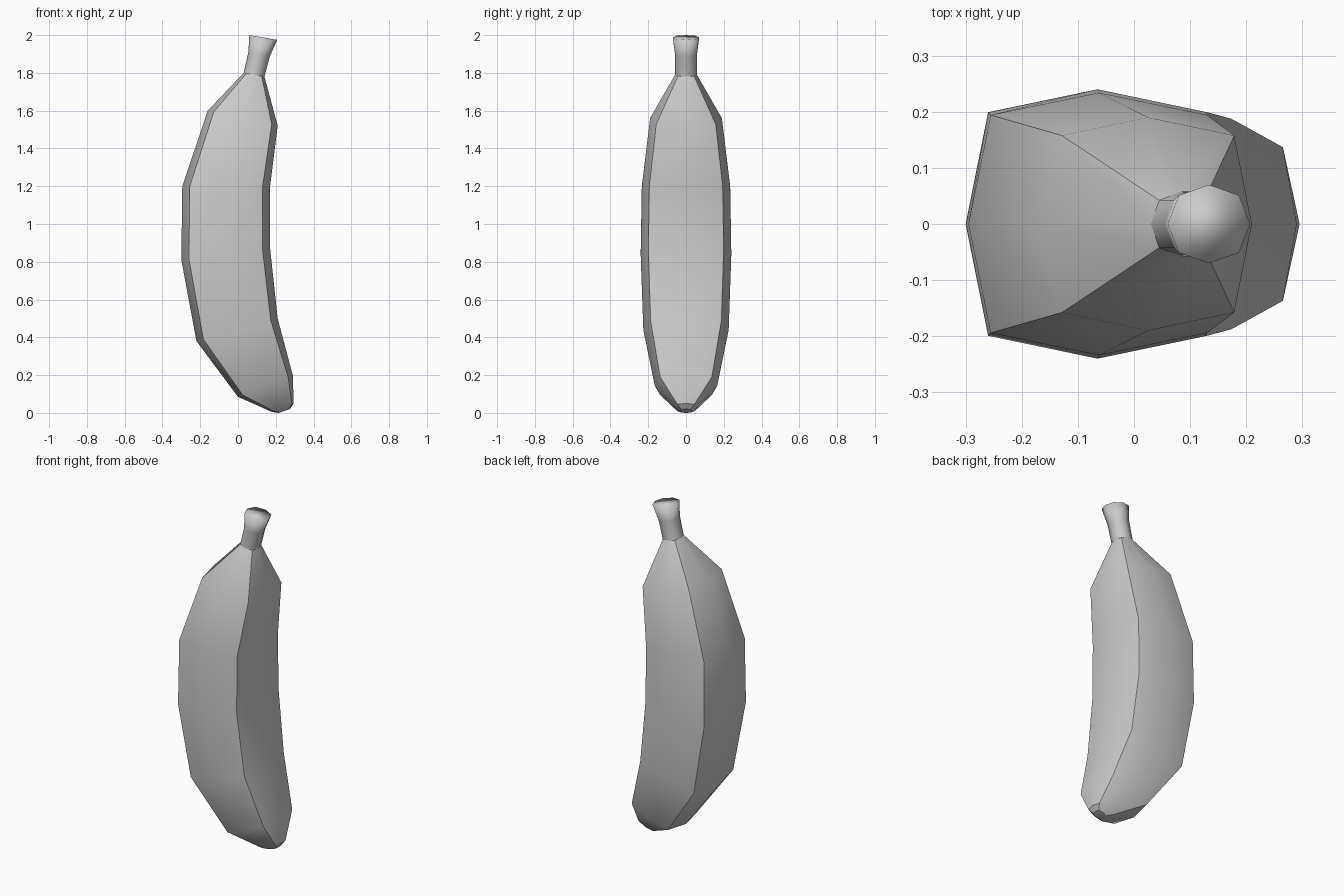
import bpy, bmesh
from math import radians
from mathutils import Vector

if "Cube" in bpy.data.objects:
    bpy.data.objects.remove(bpy.data.objects["Cube"])


def ring_points(left, right, half_y, corner):
    # eight-sided section spanning two points of the side profile
    a, b = Vector((left[0], 0, left[1])), Vector((right[0], 0, right[1]))
    mid, half = (a + b) / 2, (b - a) / 2
    c = corner
    pattern = [(1, 0), (c, c), (0, 1), (-c, c), (-1, 0), (-c, -c), (0, -1), (c, -c)]
    return [mid + half * u + Vector((0, half_y * v, 0)) for u, v in pattern]


def loft(name, sections, corner, angle, cap_start, cap_end):
    bm = bmesh.new()
    rings = [[bm.verts.new(p) for p in ring_points(l, r, w, corner)] for l, r, w in sections]
    for low, high in zip(rings, rings[1:]):
        for i in range(8):
            j = (i + 1) % 8
            bm.faces.new((low[i], low[j], high[j], high[i]))
    if cap_start:
        bm.faces.new(rings[0][::-1])
    if cap_end:
        bm.faces.new(rings[-1])
    bmesh.ops.recalc_face_normals(bm, faces=bm.faces)
    mesh = bpy.data.meshes.new(name)
    bm.to_mesh(mesh)
    bm.free()
    ob = bpy.data.objects.new(name, mesh)
    bpy.context.collection.objects.link(ob)
    bpy.ops.object.select_all(action='DESELECT')
    ob.select_set(True)
    bpy.context.view_layer.objects.active = ob
    bpy.ops.object.shade_smooth_by_angle(angle=radians(angle))
    return ob


# curved peel, from the blunt tip up to the stem: outer point, inner point, half depth
stem_base = ((0.03, 1.80), (0.14, 1.78), 0.058)
loft("peel", [
    ((0.215, 0.0), (0.275, 0.02), 0.03),
    ((0.18, 0.005), (0.295, 0.05), 0.055),
    ((0.0, 0.085), (0.29, 0.20), 0.165),
    ((-0.22, 0.38), (0.21, 0.50), 0.226),
    ((-0.30, 0.81), (0.17, 0.87), 0.24),
    ((-0.295, 1.20), (0.17, 1.20), 0.234),
    ((-0.16, 1.60), (0.21, 1.52), 0.19),
], 0.83, 31, True, False)

# shoulder joins the squarer peel to the rounder stem
peel = bpy.data.objects["peel"]
bm = bmesh.new()
bm.from_mesh(peel.data)
neck = [bm.verts.new(p) for p in ring_points(*stem_base, 0.73)]
bm.verts.ensure_lookup_table()
top = [bm.verts[48 + i] for i in range(8)]
for i in range(8):
    j = (i + 1) % 8
    bm.faces.new((top[i], top[j], neck[j], neck[i]))
bmesh.ops.recalc_face_normals(bm, faces=bm.faces)
bm.to_mesh(peel.data)
bm.free()
bpy.ops.object.select_all(action='DESELECT')
peel.select_set(True)
bpy.context.view_layer.objects.active = peel
bpy.ops.object.shade_smooth_by_angle(angle=radians(31))

# stem flaring to a flat end, softly shaded
loft("stem", [
    stem_base,
    ((0.055, 1.91), (0.168, 1.885), 0.058),
    ((0.06, 2.0), (0.207, 1.975), 0.07),
], 0.73, 180, False, True)
